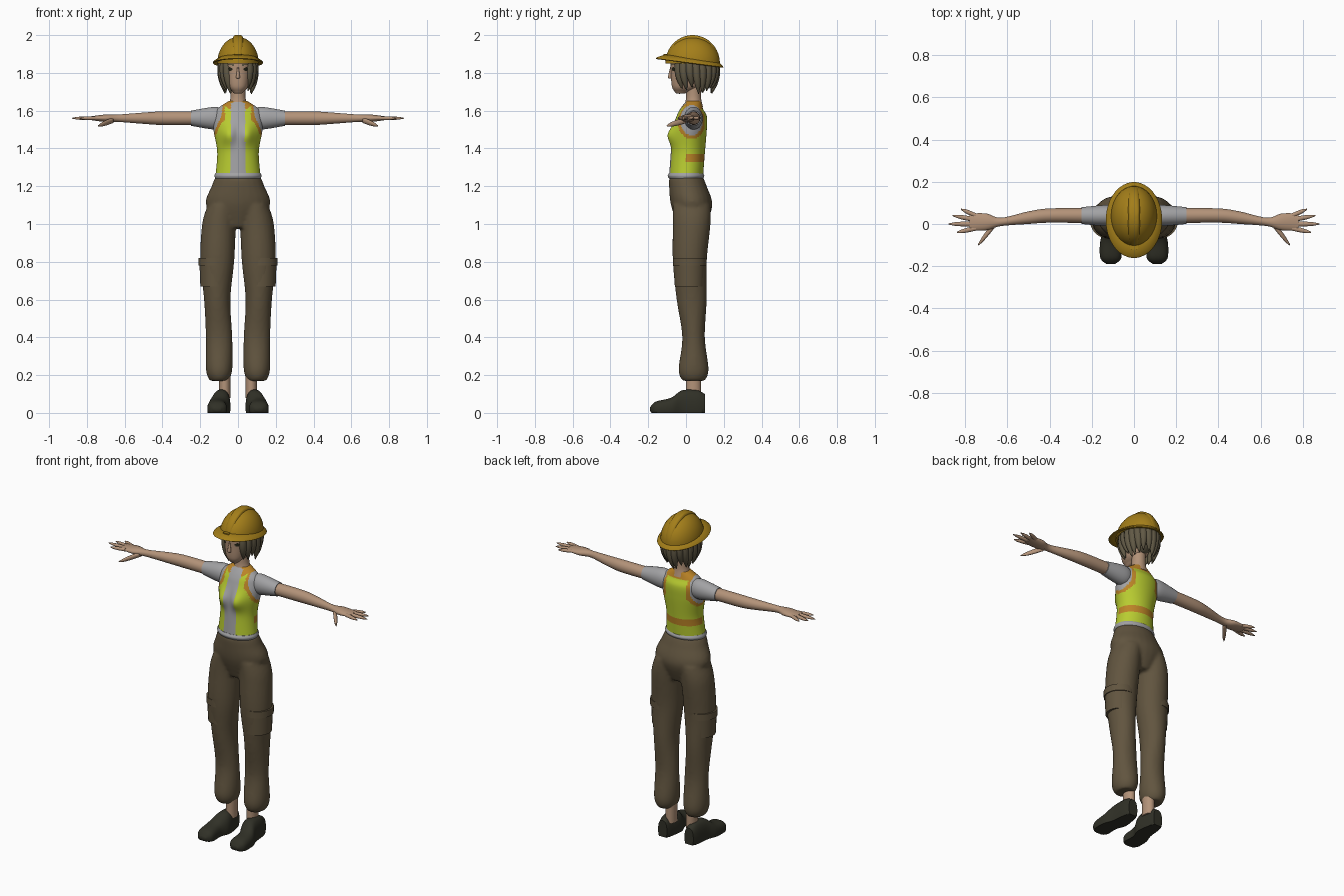
import bpy, bmesh, random
from math import cos, sin, pi, hypot, exp, copysign, radians

random.seed(4)
cube = bpy.data.objects.get("Cube")
if cube:
    bpy.data.objects.remove(cube, do_unlink=True)


def material(name, red, green, blue):
    mat = bpy.data.materials.new(name)
    mat.use_nodes = True
    mat.diffuse_color = (red, green, blue, 1)
    shader = next(node for node in mat.node_tree.nodes if node.type == 'BSDF_PRINCIPLED')
    shader.inputs["Base Color"].default_value = mat.diffuse_color
    shader.inputs["Roughness"].default_value = .8
    return mat


SKIN = material("skin", .45, .29, .19)
HAIR = material("brown hair", .12, .1, .06)
CLOTH = material("olive brown cloth", .12, .09, .05)
SHOE = material("dark shoe", .03, .03, .02)
LIME = material("lime vest", .48, .6, .03)
GREY = material("grey shirt", .36, .36, .37)
ORANGE = material("orange trim", .5, .23, .02)
YELLOW = material("helmet yellow", .37, .21, .01)
DARK = material("dark eye", .02, .02, .01)


def smooth_path(sections, steps):
    """Resample cross-sections along a Catmull-Rom curve."""
    padded = [sections[0], *sections, sections[-1]]
    path = []
    for before, start, end, after in zip(padded, padded[1:], padded[2:], padded[3:]):
        for step in range(steps):
            t = step / steps
            path.append([q + t * ((r - p) + t * (2*p - 5*q + 4*r - s + t * (3*q - p - 3*r + s))) / 2
                         for p, q, r, s in zip(before, start, end, after)])
    return path + [sections[-1]]


def tube(bm, sections, axis, sides, steps, power):
    """Skin elliptical rings (x, y, z, radius, radius) lying across an axis."""
    rings = []
    for x, y, z, first, second in smooth_path(sections, steps):
        ring = []
        for side in range(sides):
            turn = 2 * pi * (side + .5) / sides
            u = first * copysign(abs(cos(turn)) ** power, cos(turn))
            v = second * copysign(abs(sin(turn)) ** power, sin(turn))
            dx, dy, dz = {'x': (0, u, v), 'y': (u, 0, v), 'z': (u, v, 0)}[axis]
            ring.append(bm.verts.new((x + dx, y + dy, z + dz)))
        rings.append(ring)
    for lower, upper in zip(rings, rings[1:]):
        for side in range(sides):
            bm.faces.new((lower[side - 1], lower[side], upper[side], upper[side - 1]))
    bm.faces.new(rings[0])
    bm.faces.new(rings[-1])


def build(name, parts, *mats, axis='z', sides=24, steps=6, power=1, mirror=False, shape=None, rule=None):
    """Make one object from tubes, optionally reshaped, coloured by a rule and mirrored."""
    bm = bmesh.new()
    for part in parts:
        tube(bm, part, axis, sides, steps, power)
    if shape:
        for vert in bm.verts:
            vert.co = shape(*vert.co)
    bmesh.ops.recalc_face_normals(bm, faces=bm.faces)
    if rule:
        for face in bm.faces:
            face.material_index = rule(*face.calc_center_median())
    mesh = bpy.data.meshes.new(name)
    bm.to_mesh(mesh)
    bm.free()
    for mat in mats:
        mesh.materials.append(mat)
    mesh.shade_smooth()
    mesh.set_sharp_from_angle(angle=radians(55))
    part_object = bpy.data.objects.new(name, mesh)
    bpy.context.collection.objects.link(part_object)
    if mirror:
        part_object.modifiers.new("mirror", 'MIRROR').use_mirror_merge = False
    return part_object


def dome(y, z, width, depth, height, narrowing=1):
    """Half ellipsoid as a stack of sections."""
    angles = [radians(85) * step / 8 for step in range(9)]
    return [(0, y, z + height * sin(a), width * cos(a) ** narrowing, depth * cos(a)) for a in angles]


# Trousers: hips and two legs fused into one smooth skin
hips = [(0, 0, 1.25, .12, .09), (0, .01, 1.2, .14, .1), (0, .03, 1.1, .17, .11), (0, .03, .98, .08, .07)]
leg = [(.08, .03, 1.1, .08, .1), (.1, .03, 1, .09, .1), (.11, .02, .8, .09, .09), (.11, .03, .6, .07, .08),
       (.1, .04, .4, .07, .06), (.1, .04, .23, .07, .08), (.1, .04, .17, .05, .06)]
other_leg = [(-x, *rest) for x, *rest in leg]
trousers = build("trousers", [hips, leg, other_leg], CLOTH)
fuse = trousers.modifiers.new("fuse", 'REMESH')
fuse.mode = 'VOXEL'
fuse.voxel_size = .01
fuse.use_smooth_shade = True
trousers.modifiers.new("relax", 'SMOOTH').iterations = 4

# Cargo pockets, each with a flap
pocket = [(.12, .02, .67, .08, .08), (.12, .02, .8, .085, .085)]
flap = [(.12, .02, height, .09, .09) for height in (.78, .82)]
build("cargo_pockets", [pocket, flap], CLOTH, mirror=True)

# Ankles and shoes with flat soles
build("ankles", [[(.07, .04, height, .03, .04) for height in (.08, .2)]], SKIN, mirror=True)
shoe = [(.11, -.19, .02, .02, .01), (.11, -.16, .02, .05, .04), (.11, -.08, .02, .05, .06),
        (.09, -.02, .03, .05, .09), (.09, .06, .03, .04, .09), (.09, .1, .04, .03, .06)]
build("shoes", [shoe], SHOE, axis='y', power=.8, mirror=True, shape=lambda x, y, z: (x, y, max(z, 0)))


# Vest, coloured by region
def bust(x, y, z):
    if y < 0:
        y -= .03 * exp(-((abs(x) - .05) / .04) ** 2 - ((z - 1.47) / .05) ** 2)
    return x, y, z


def vest_colour(x, y, z):
    lime, grey, orange = range(3)
    if y < 0 and abs(x) < .038:
        return grey
    armhole = hypot((y - .03) / .06, (z - 1.55) / .08)
    if abs(x) > .07 and armhole < 1.25:
        return grey if armhole < 1 else orange
    collar = z > 1.61 and hypot(x, y - .04) < .08
    belt = y > 0 and abs(z - 1.35) < .017
    return orange if collar or belt else lime


torso = [(0, 0, 1.25, .12, .09), (0, .01, 1.38, .11, .09), (0, .02, 1.5, .13, .09),
         (0, .03, 1.57, .13, .08), (0, .03, 1.61, .11, .06), (0, .04, 1.65, .05, .04)]
build("vest", [torso], LIME, GREY, ORANGE, sides=96, steps=14, shape=bust, rule=vest_colour)
hem = [(0, 0, 1.24, .12, .09), (0, 0, 1.255, .125, .097), (0, 0, 1.27, .12, .09)]
build("shirt_hem", [hem], GREY, sides=48)

# Short sleeves and bare arms
sleeve = [(.08, .04, 1.56, .04, .05), (.13, .04, 1.56, .05, .06), (.25, .04, 1.56, .04, .04)]
build("sleeves", [sleeve], GREY, axis='x', mirror=True)
arm = [(.2, .04, 1.56, .036, .036), (.4, .04, 1.56, .034, .036), (.5, .03, 1.56, .03, .03),
       (.63, .01, 1.56, .02, .02), (.7, .01, 1.56, .04, .02), (.78, .01, 1.56, .04, .01)]
build("arms", [arm], SKIN, axis='x', mirror=True)


# Fingers and thumbs
def digit(root, tip, thick):
    """Tapered digit from root to tip."""
    rows = []
    for step in range(6):
        t = step / 5
        width = thick * (1 - .8 * t ** 4)
        rows.append([p + (q - p) * t for p, q in zip(root, tip)] + [width, width * .85])
    return rows


tips = [(.84, -.04), (.88, 0), (.86, .04), (.82, .07)]
digits = [digit((.75, -.02 + .02 * place, 1.56), (*tip, 1.56), .012) for place, tip in enumerate(tips)]
digits.append(digit((.66, 0, 1.55), (.74, -.1, 1.52), .018))
build("fingers", digits, SKIN, axis='x', sides=12, steps=2, mirror=True)

# Neck and head, with painted eyes and brows
neck = [(0, .04, 1.62, .055, .05), (0, .04, 1.67, .04, .04), (0, .04, 1.75, .04, .04)]
build("neck", [neck], SKIN)


def face_colour(x, y, z):
    skin, eye, brow = range(3)
    across = abs(x) - .043
    if y < 0 and hypot(across / .014, (z - 1.82) / .009) < 1:
        return eye
    if y < 0 and abs(across) < .02 and abs(z - 1.845 + abs(across) * .2) < .004:
        return brow
    return skin


head = [(0, -.03, 1.69, .02, .02), (0, -.02, 1.7, .03, .04), (0, 0, 1.73, .055, .075),
        (0, .02, 1.8, .07, .1), (0, .03, 1.88, .08, .11), (0, .03, 1.92, .06, .08)]
build("head", [head], SKIN, DARK, HAIR, sides=96, steps=16, power=.85, rule=face_colour)
nose = [(0, -.08, 1.83, .004, .004), (0, -.085, 1.78, .01, .01), (0, -.08, 1.77, .008, .01)]
build("nose", [nose], SKIN, sides=16)

# Hair: a cap under the helmet and a row of tapered locks
hair = [dome(.06, 1.88, .09, .1, -.15)]
count = 17
for index in range(count):
    angle = radians(-48 + 276 * index / (count - 1))
    drop = .165 + random.uniform(-.02, .02)
    sway = random.uniform(.05, .2)
    lock = []
    for step in range(6):
        t = step / 5
        reach = .95 + .4 * t - .5 * t * t
        turn = angle + sway * t * t
        thick = .024 - .022 * t ** 3
        lock.append((.085 * reach * cos(turn), .045 + .11 * reach * sin(turn), 1.87 - drop * t, thick, thick))
    hair.append(lock)
build("hair", hair, HAIR, sides=12, steps=3)

# Safety helmet: shell, centre ridge, tilted brim and front clip
build("helmet_shell", [dome(.035, 1.85, .11, .145, .14)], YELLOW, sides=40, steps=2)
build("helmet_ridge", [dome(.035, 1.85, .035, .145, .15, narrowing=.3)], YELLOW, sides=32, steps=2, power=.55)
brim = [(0, .03, 1.88, .1, .14), (0, .02, 1.86, .13, .175), (0, .02, 1.85, .13, .175), (0, .03, 1.86, .1, .13)]
build("helmet_brim", [brim], YELLOW, sides=40, steps=2, shape=lambda x, y, z: (x, y, z - (y - .02) * .13))
build("helmet_clip", [[(0, -.11, height, .02, .01) for height in (1.88, 1.9)]], YELLOW, power=.4)
